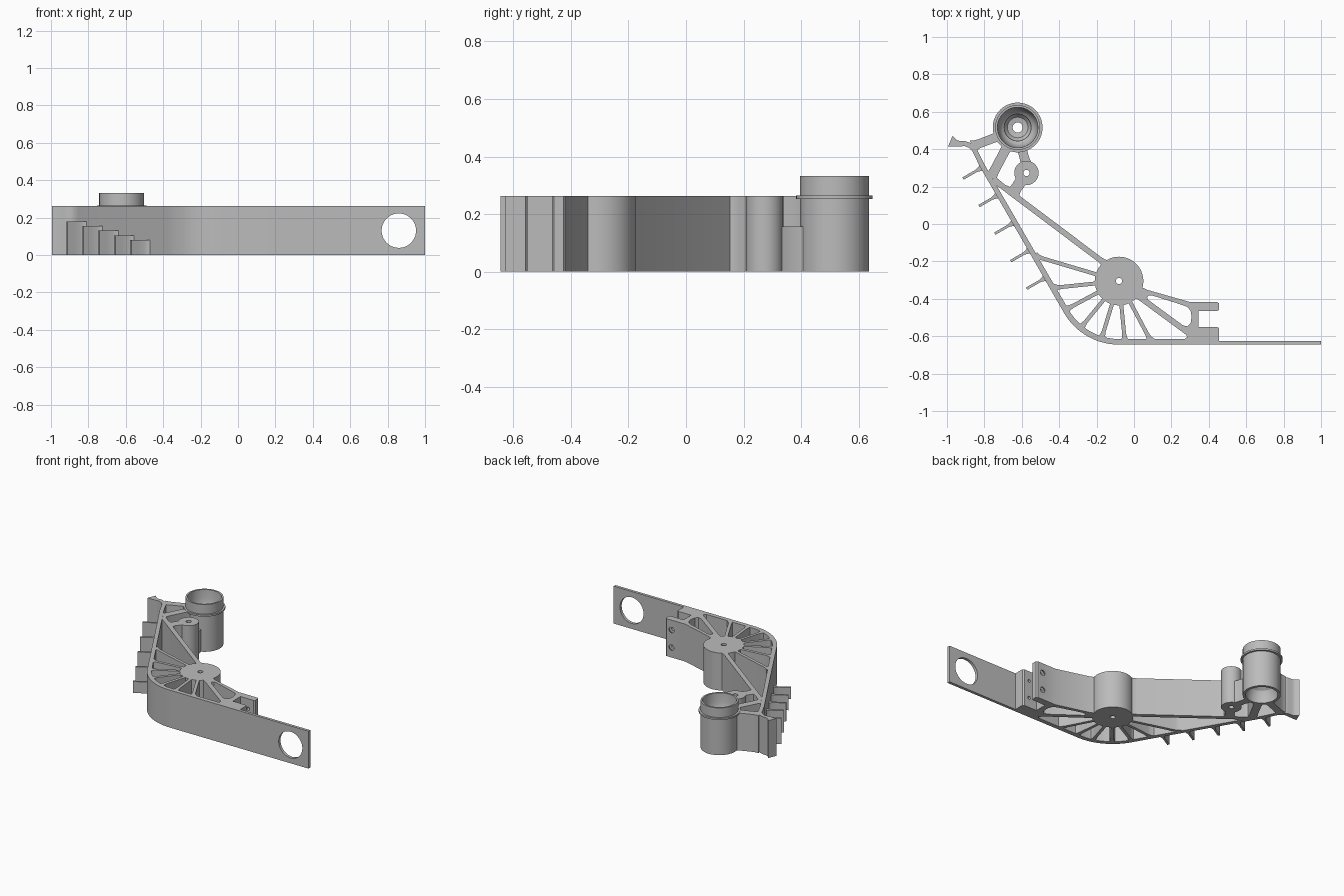
import bpy, bmesh, math
from mathutils import Vector, Matrix

if "Cube" in bpy.data.objects:
    bpy.data.objects.remove(bpy.data.objects["Cube"])

H = 0.263                      # height of the frame
HUB = Vector((-0.08, -0.305))
BOSS = Vector((-0.575, 0.273))
CUP = Vector((-0.622, 0.516))

grey = bpy.data.materials.new("plain grey")
grey.use_nodes = True
grey.diffuse_color = (0.5, 0.5, 0.5, 1)
grey.node_tree.nodes["Principled BSDF"].inputs["Base Color"].default_value = (0.5, 0.5, 0.5, 1)


def finish(name, bm):
    bmesh.ops.recalc_face_normals(bm, faces=bm.faces)
    mesh = bpy.data.meshes.new(name)
    bm.to_mesh(mesh)
    bm.free()
    mesh.materials.append(grey)
    ob = bpy.data.objects.new(name, mesh)
    bpy.context.collection.objects.link(ob)
    return ob


def prism(name, outline, z0=0.0, z1=H):
    """Extrude a flat outline upwards."""
    bm = bmesh.new()
    face = bm.faces.new([bm.verts.new((p[0], p[1], z0)) for p in outline])
    new = bmesh.ops.extrude_face_region(bm, geom=[face])["geom"]
    bmesh.ops.translate(bm, vec=(0, 0, z1 - z0),
                        verts=[v for v in new if isinstance(v, bmesh.types.BMVert)])
    return finish(name, bm)


def ribbon(name, path, widths, top=H):
    """Upright strip that follows a path with a width at each point."""
    path = [Vector(p) for p in path]
    left, right = [], []
    for i, p in enumerate(path):
        d = (path[min(i + 1, len(path) - 1)] - path[max(i - 1, 0)]).normalized()
        n = Vector((-d.y, d.x)) * widths[i] / 2
        left.append(p + n)
        right.append(p - n)
    return prism(name, left + right[::-1], 0, top)


def rib(name, a, b, w, flare_a=1.0, flare_b=1.0, top=H):
    """Straight rib with filleted (flared) ends."""
    a, b = Vector(a), Vector(b)
    d = (b - a).normalized()
    path = [a, a + d * 0.018, a + d * 0.04, b - d * 0.04, b - d * 0.018, b]
    widths = [w * flare_a, w * (1 + (flare_a - 1) * 0.3), w, w,
              w * (1 + (flare_b - 1) * 0.3), w * flare_b]
    return ribbon(name, path, widths, top)


def lathe(name, profile, centre, steps=64):
    """Revolve a closed (radius, height) profile about an upright axis."""
    bm = bmesh.new()
    verts = [bm.verts.new((r, 0, z)) for r, z in profile]
    edges = [bm.edges.new((v, verts[i - 1])) for i, v in enumerate(verts)]
    bmesh.ops.spin(bm, geom=verts + edges, cent=(0, 0, 0), axis=(0, 0, 1),
                   angle=math.tau, steps=steps)
    bmesh.ops.remove_doubles(bm, verts=bm.verts, dist=1e-5)
    bmesh.ops.translate(bm, verts=bm.verts, vec=(centre.x, centre.y, 0))
    return finish(name, bm)


def drill(name, x, y, z, r1, r2, depth):
    """Cone cutter lying along y."""
    bm = bmesh.new()
    bmesh.ops.create_cone(bm, cap_ends=True, segments=48, radius1=r1, radius2=r2, depth=depth,
                          matrix=Matrix.Translation((x, y, z)) @ Matrix.Rotation(math.pi / 2, 4, 'X'))
    return finish(name, bm)


def cut(ob, cutter):
    cutter.hide_render = True
    mod = ob.modifiers.new("cut", 'BOOLEAN')
    mod.operation, mod.solver, mod.object = 'DIFFERENCE', 'EXACT', cutter
    with bpy.context.temp_override(object=ob, active_object=ob, selected_objects=[ob]):
        bpy.ops.object.modifier_apply(modifier="cut")
    bpy.data.objects.remove(cutter)


parts = []

# Curved outer wall: front run, rounded corner, slanted run, hooked tip
R = 0.325
path = [(0.455, HUB.y - R), (0.2, HUB.y - R)]
for i in range(17):
    a = math.radians(270 - 60 * i / 16)
    path.append((HUB.x + R * math.cos(a), HUB.y + R * math.sin(a)))
corner = Vector(path[-1])
slope = Vector((-0.5, 0.866))
path += [tuple(corner + slope * 0.45), tuple(corner + slope * 0.9)]
path += [(-0.84, 0.37), (-0.855, 0.4), (-0.877, 0.42), (-0.905, 0.43),
         (-0.935, 0.429), (-0.958, 0.433), (-0.982, 0.443)]
widths = [0.03] * 19 + [0.027] * 6 + [0.03, 0.04, 0.062]
parts.append(ribbon("outer_wall", path, widths))

# Long front plate with a round hole
plate = prism("front_plate", [(0.44, -0.645), (1, -0.645), (1, -0.625), (0.44, -0.625)])
cut(plate, drill("plate_hole", 0.86, -0.635, 0.13, 0.092, 0.092, 0.1))
parts.append(plate)

# Hub and its spokes
parts.append(lathe("hub", [(0.017, 0), (0.13, 0), (0.13, H), (0.017, H)], HUB))
for i in range(7):
    deg = 163.5 + 22.4 * i
    a = math.radians(deg)
    ray = Vector((math.cos(a), math.sin(a)))
    off = max(210 - deg, deg - 270, 0)
    reach = 0.32 / math.cos(math.radians(off))
    parts.append(rib(f"spoke_{i + 1}", HUB + ray * 0.11, HUB + ray * reach, 0.021, 1.0, 2.2))

# Forked bracket beside the hub
bracket = prism("fork_bracket", [
    (0, -0.32), (0.045, -0.34), (0.07, -0.352), (0.298, -0.417), (0.445, -0.417),
    (0.455, -0.425), (0.455, -0.458), (0.445, -0.465), (0.345, -0.465), (0.345, -0.55),
    (0.445, -0.55), (0.455, -0.558), (0.455, -0.63), (0.25, -0.63), (0.275, -0.612),
    (0.285, -0.603), (0.278, -0.592), (0.04, -0.417), (0, -0.39)])
cut(bracket, prism("bracket_void", [
    (0.07, -0.392), (0.08, -0.382), (0.1, -0.383), (0.25, -0.43), (0.285, -0.443),
    (0.303, -0.465), (0.308, -0.495), (0.303, -0.53), (0.285, -0.547), (0.262, -0.542),
    (0.075, -0.405)], -0.1, H + 0.1))
for z in (0.07, 0.193):
    cut(bracket, drill("screw_hole", 0.405, -0.5, z, 0.011, 0.011, 0.2))
    cut(bracket, drill("countersink", 0.405, -0.42, z, 0.012, 0.03, 0.03))
parts.append(bracket)

# Cup with a flange, a stepped bowl above and a recess below
parts.append(lathe("cup", [
    (0.027, 0.1), (0.06, 0.1), (0.085, 0.08), (0.1, 0.04), (0.102, 0), (0.12, 0),
    (0.12, 0.253), (0.133, 0.253), (0.133, 0.265), (0.12, 0.265), (0.12, 0.332),
    (0.108, 0.332), (0.106, 0.27), (0.098, 0.23), (0.086, 0.205), (0.072, 0.195),
    (0.07, 0.16), (0.055, 0.14), (0.027, 0.135)], CUP))

# Small boss with its links to cup, wall and brace
parts.append(lathe("boss", [(0.017, 0), (0.065, 0), (0.065, H), (0.017, H)], BOSS, 48))
parts.append(rib("boss_cup_link", (-0.577, 0.32), (-0.602, 0.412), 0.05, 1.2, 1.2, 0.157))
parts.append(rib("boss_brace_link", (-0.6, 0.235), (-0.655, 0.155), 0.06, 1.1, 1.7))
parts.append(rib("cup_wall_rib", (-0.727, 0.468), (-0.865, 0.415), 0.048, 1.1, 1.4))
parts.append(rib("cup_corner_rib", (-0.675, 0.42), (-0.765, 0.25), 0.052, 1.2, 1.3))
parts.append(rib("long_brace", (-0.15, -0.215), (-0.755, 0.24), 0.03, 1.6, 1.6))
parts.append(prism("corner_gusset", [(-0.77, 0.26), (-0.72, 0.235), (-0.69, 0.21),
                                     (-0.655, 0.195), (-0.64, 0.15), (-0.7, 0.185)]))

# Stepped fins outside the slanted wall
for i in range(5):
    tip = Vector((-0.914 + 0.085 * i, 0.243 - 0.1472 * i))
    base = tip + Vector((0.866, 0.5)) * 0.122
    parts.append(rib(f"fin_{i + 1}", tip, base, 0.014, 1.0, 4.0, 0.18 - 0.025 * i))

# Smooth curved faces, keep the edges sharp
for ob in bpy.context.selected_objects:
    ob.select_set(False)
for ob in parts:
    ob.select_set(True)
bpy.context.view_layer.objects.active = parts[0]
bpy.ops.object.shade_smooth_by_angle(angle=math.radians(30))
